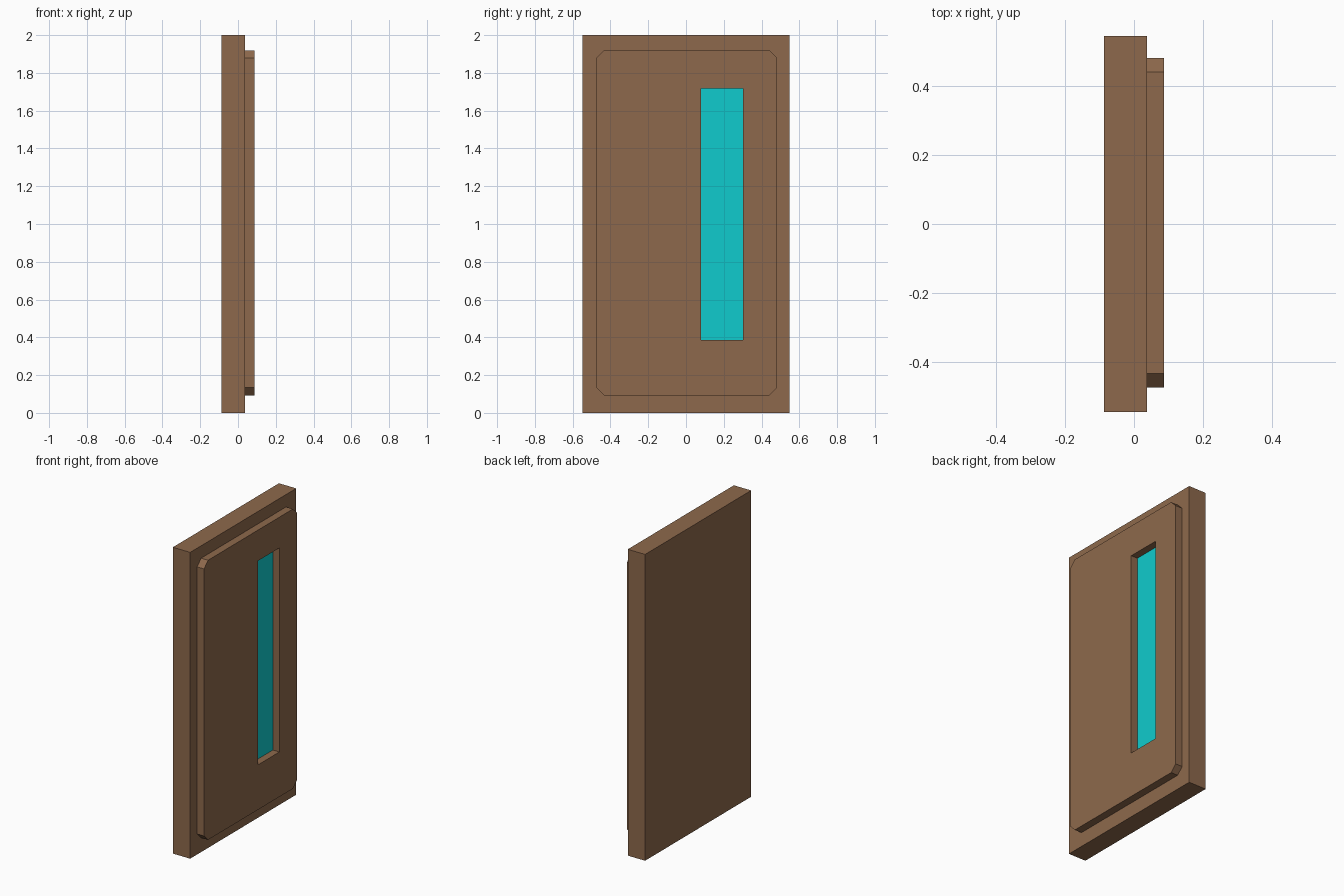
import bpy, bmesh
from mathutils import Vector

if "Cube" in bpy.data.objects:
    bpy.data.objects.remove(bpy.data.objects["Cube"])


def material(name, rgb):
    m = bpy.data.materials.new(name)
    m.diffuse_color = (*rgb, 1.0)
    m.use_nodes = True
    m.node_tree.nodes["Principled BSDF"].inputs["Base Color"].default_value = m.diffuse_color
    return m


def plate(name, x0, x1, loops, mat):
    """Extrude closed (y, z) loops from x0 to x1; a second loop is a hole."""
    bm = bmesh.new()
    edges = []
    for loop in loops:
        vs = [bm.verts.new((x0, y, z)) for y, z in loop]
        edges += [bm.edges.new((vs[i - 1], vs[i])) for i in range(len(vs))]
    bmesh.ops.triangle_fill(bm, edges=edges, use_beauty=True, normal=Vector((1, 0, 0)))
    ext = bmesh.ops.extrude_face_region(bm, geom=bm.faces[:], use_keep_orig=True)
    moved = [g for g in ext["geom"] if isinstance(g, bmesh.types.BMVert)]
    bmesh.ops.translate(bm, verts=moved, vec=(x1 - x0, 0, 0))
    bmesh.ops.recalc_face_normals(bm, faces=bm.faces[:])
    me = bpy.data.meshes.new(name)
    bm.to_mesh(me)
    bm.free()
    me.materials.append(mat)
    ob = bpy.data.objects.new(name, me)
    bpy.context.collection.objects.link(ob)
    return ob


def rect(y0, y1, z0, z1):
    return [(y0, z0), (y1, z0), (y1, z1), (y0, z1)]


def chamfered(y0, y1, z0, z1, c):
    return [(y0 + c, z0), (y1 - c, z0), (y1, z0 + c), (y1, z1 - c),
            (y1 - c, z1), (y0 + c, z1), (y0, z1 - c), (y0, z0 + c)]


wood = material("brown wood", (0.27, 0.141, 0.072))
glass = material("cyan glass", (0.005, 0.60, 0.61))

BACK, FACE, FRONT = -0.0875, 0.0375, 0.0875
window = rect(0.079, 0.302, 0.386, 1.718)

# Main slab of the door
plate("door_slab", BACK, FACE, [rect(-0.547, 0.547, 0.0, 2.0)], wood)
# Raised panel with clipped corners and a window opening
plate("raised_panel", FACE, FRONT,
      [chamfered(-0.475, 0.483, 0.093, 1.919, 0.041), window], wood)
# Window pane at the bottom of the opening
plate("window_pane", FACE, FACE + 0.003, [window], glass)
